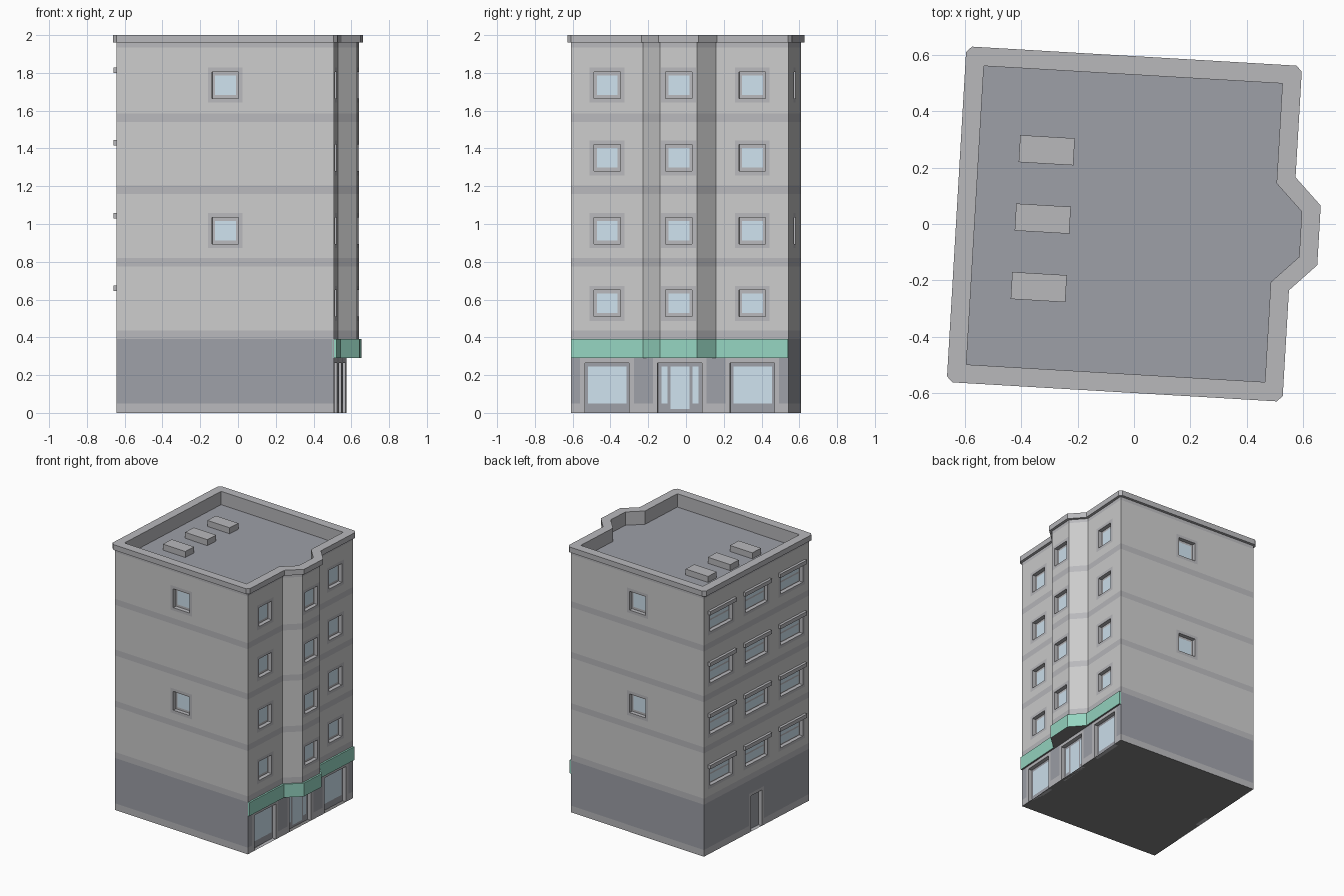
import bpy, bmesh, math
from mathutils import Matrix, Vector

if "Cube" in bpy.data.objects:
    bpy.data.objects.remove(bpy.data.objects["Cube"])

PLACE = Matrix.Translation((-0.034, 0, 0)) @ Matrix.Rotation(math.radians(-3.35), 4, 'Z')
H = 0.576          # half width of the square plan
BAY = 0.671        # front plane of the bay
TOP = 1.96         # underside of the parapet cap
FLOORS = [0.58, 0.965, 1.35, 1.735]
BANDS = [(0, 0.05), (0.39, 0.435), (0.775, 0.82), (1.16, 1.205), (1.54, 1.585), (1.935, TOP)]

COLOURS = {
    "wall": (0.70, 0.70, 0.70), "trim": (0.48, 0.48, 0.50), "dark": (0.34, 0.35, 0.39),
    "glass": (0.62, 0.76, 0.86), "green": (0.30, 0.66, 0.53), "underside": (0.22, 0.22, 0.22)}
NAMES = list(COLOURS)
MATS = []
for n, c in COLOURS.items():
    m = bpy.data.materials.new(n)
    m.diffuse_color = (*c, 1)
    m.use_nodes = True
    m.node_tree.nodes["Principled BSDF"].inputs["Base Color"].default_value = m.diffuse_color
    MATS.append(m)


def face(bm, pts, mat):
    f = bm.faces.new([bm.verts.new(p) for p in pts])
    f.material_index = NAMES.index(mat)
    return f


def finish(bm, name, recalc=False):
    bmesh.ops.remove_doubles(bm, verts=bm.verts, dist=1e-5)
    if recalc:
        bmesh.ops.recalc_face_normals(bm, faces=bm.faces)
    me = bpy.data.meshes.new(name)
    bm.to_mesh(me)
    bm.free()
    for m in MATS:
        me.materials.append(m)
    ob = bpy.data.objects.new(name, me)
    ob.matrix_world = PLACE
    bpy.context.collection.objects.link(ob)


def box(name, lo, hi, mat):
    bm = bmesh.new()
    bmesh.ops.create_cube(bm, size=1)
    for v in bm.verts:
        v.co = [lo[i] + (v.co[i] + 0.5) * (hi[i] - lo[i]) for i in range(3)]
    for f in bm.faces:
        f.material_index = NAMES.index(mat)
    finish(bm, name)


def opening(s, z0, z1, w, panes, side=0.022, bottom=0.022, depth=0.03, back="trim"):
    """Flush frame around a recess; panes are (s0, s1, z0, z1) from the centre line."""
    return dict(frame=(s - w / 2, s + w / 2, z0, z1),
                hole=(s - w / 2 + side, s + w / 2 - side, z0 + bottom, z1 - side),
                panes=[(s + a, s + b, c, d) for a, b, c, d in panes], depth=depth, back=back)


def window(s, z):
    return opening(s, z - 0.0925, z + 0.0925, 0.185, [(-0.055, 0.055, z - 0.052, z + 0.052)])


def inside(r, s, z):
    return r[0] < s < r[1] and r[2] < z < r[3]


def facade(name, a, b, zlo, zhi, openings=()):
    """Wall from a to b, split at bands, frames and recesses."""
    a, b = Vector((*a, 0)), Vector((*b, 0))
    d = (b - a).normalized()
    inward = Vector((-d.y, d.x, 0))
    P = lambda s, z, k=0: a + d * s + inward * k + Vector((0, 0, z))
    quad = lambda bm, r, k, mat: face(bm, [P(r[0], r[2], k), P(r[1], r[2], k),
                                           P(r[1], r[3], k), P(r[0], r[3], k)], mat)
    ss, zs = {0, (b - a).length}, {zlo, zhi}
    for o in openings:
        for r in (o["frame"], o["hole"]):
            ss.update(r[:2])
            zs.update(r[2:])
    for band in BANDS:
        zs.update(z for z in band if zlo < z < zhi)
    ss, zs = sorted(ss), sorted(zs)
    bm = bmesh.new()
    for s0, s1 in zip(ss, ss[1:]):
        for z0, z1 in zip(zs, zs[1:]):
            s, z = (s0 + s1) / 2, (z0 + z1) / 2
            if any(inside(o["hole"], s, z) for o in openings):
                continue
            trim = any(inside(o["frame"], s, z) for o in openings) or \
                any(lo < z < hi for lo, hi in BANDS)
            quad(bm, (s0, s1, z0, z1), 0, "trim" if trim else "dark" if z < 0.39 else "wall")
    finish(bm, name + "_wall")
    if not openings:
        return
    # recess sides, back panel and glass
    bm = bmesh.new()
    for o in openings:
        s0, s1, z0, z1 = o["hole"]
        k = o["depth"]
        ring = [(s0, z0), (s1, z0), (s1, z1), (s0, z1)]
        for (p, q), (u, v) in zip(ring, ring[1:] + ring[:1]):
            face(bm, [P(p, q), P(u, v), P(u, v, k), P(p, q, k)], "trim")
        quad(bm, o["hole"], k, o["back"])
        for r in o["panes"]:
            quad(bm, r, k - 0.003, "glass")
    finish(bm, name + "_openings")


# front and back walls
side_windows = [window(H, z) for z in FLOORS[1::2]]
facade("front", (-H, -H), (H, -H), 0, TOP, side_windows)
facade("back", (H, H), (-H, H), 0, TOP, side_windows)

# left wall: wide two-pane windows and a service door
left = [opening(H, 0, 0.29, 0.16, [], bottom=0, back="dark")]
for z in FLOORS:
    for off in (-0.385, 0, 0.385):
        left.append(opening(H + off, z - 0.0925, z + 0.0925, 0.29,
                            [(-0.11, 0.11, z - 0.06, z - 0.006), (-0.11, 0.11, z + 0.006, z + 0.055)]))
        box("window_ledge", (-H - 0.02, off - 0.145, z + 0.065), (-H, off + 0.145, z + 0.0935), "trim")
facade("left", (-H, H), (-H, -H), 0, TOP, left)

# right wall: shopfront below, windows and angled bay above
shop = dict(side=0.025, bottom=0, back="dark")
display = [(-0.102, 0.102, 0.05, 0.245)]
door = [(-0.05, 0.05, 0.02, 0.245), (-0.098, -0.066, 0.05, 0.245), (0.066, 0.098, 0.05, 0.245)]
facade("shopfront", (H, -H), (H, H), 0, 0.39,
       [opening(H + o, 0, 0.29, 0.285, p, **shop) for o, p in
        ((-0.385, display), (0, door), (0.385, display))])
profile = [(H, -H), (H, -0.193), (BAY, -0.098), (BAY, 0.098), (H, 0.193), (H, H)]
centres = [H - 0.385, None, 0.098, None, 0.385 - 0.193]
for i, c in enumerate(centres):
    facade(f"bay_side_{i}", profile[i], profile[i + 1], 0.39, TOP,
           [window(c, z) for z in FLOORS] if c else ())

# green fascia following the bay
bm = bmesh.new()
pts = [(0.57, -H)] + [(x + 0.013, y) for x, y in profile] + [(0.57, H)]
for (x0, y0), (x1, y1) in zip(pts, pts[1:] + pts[:1]):
    face(bm, [(x0, y0, 0.29), (x1, y1, 0.29), (x1, y1, 0.39), (x0, y0, 0.39)], "green")
face(bm, [(x, y, 0.39) for x, y in pts], "green")
face(bm, [(x, y, 0.29) for x, y in reversed(pts)], "underside")
finish(bm, "shop_fascia")


# parapet cap and sunken roof
def outline(off, c, z):
    h, b, t = H + off, BAY + off, 0.38 * off
    return [Vector((x, y, z)) for x, y in (
        (-h, -h + c), (-h + c, -h), (h - c, -h), (h, -h + c),
        (h, -0.193 - t), (b, -0.098 - t), (b, 0.098 + t), (h, 0.193 + t),
        (h, h - c), (h - c, h), (-h + c, h), (-h, h - c))]


bm = bmesh.new()
rings = [outline(0, 0, TOP), outline(0.02, 0.02, TOP), outline(0.02, 0.02, 2.0),
         outline(-0.046, 0, 2.0), outline(-0.046, 0, 1.9)]
for r0, r1 in zip(rings, rings[1:]):
    for i in range(12):
        j = (i + 1) % 12
        quad = []
        for p in (r0[i], r0[j], r1[j], r1[i]):
            if p not in quad:
                quad.append(p)
        if len(quad) > 2:
            face(bm, quad, "trim")
floor = rings[-1]
face(bm, [p for i, p in enumerate(floor) if p != floor[i - 1]], "dark")
finish(bm, "parapet_and_roof")

# roof vents
for v in (-0.241, 0.002, 0.245):
    box("roof_vent", (-0.387, v - 0.048, 1.89), (-0.193, v + 0.048, 1.945), "trim")

# base, notched at the service door
bm = bmesh.new()
n, k = 0.058, H - 0.03
face(bm, [(-H, -H, 0), (-H, -n, 0), (-k, -n, 0), (-k, n, 0), (-H, n, 0),
          (-H, H, 0), (H, H, 0), (H, -H, 0)], "underside")
finish(bm, "base")
